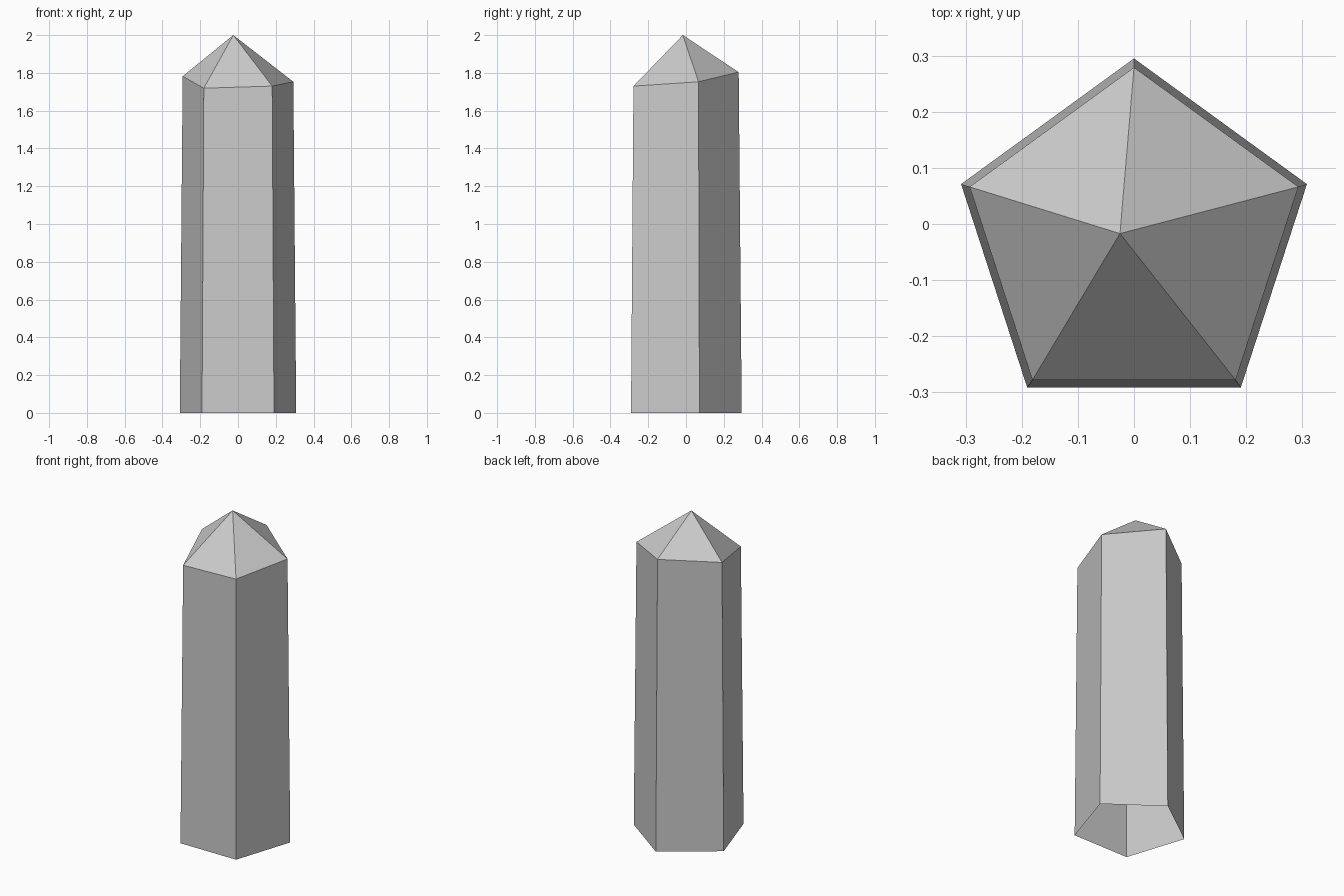
import bpy, bmesh
from math import cos, sin, pi

cube = bpy.data.objects.get("Cube")
if cube:
    bpy.data.objects.remove(cube, do_unlink=True)

# Grey stone material
stone = bpy.data.materials.new("grey_stone")
stone.use_nodes = True
GREY = (0.6, 0.6, 0.6, 1)
stone.diffuse_color = GREY
stone.node_tree.nodes["Principled BSDF"].inputs["Base Color"].default_value = GREY

SIDES = 5
CENTRE_Y = -0.029
BASE_RADIUS, RIM_RADIUS = 0.324, 0.308
# Uneven rim heights, counter-clockwise from the back corner
RIM_HEIGHTS = (1.804, 1.782, 1.719, 1.73, 1.753)
TIP = (-0.025, -0.017, 2)


def ring(bm, radius, heights):
    """Add one pentagon of corners, the first pointing to the back."""
    corners = []
    for i, z in enumerate(heights):
        a = pi / 2 + 2 * pi * i / SIDES
        corners.append(bm.verts.new((radius * cos(a), CENTRE_Y + radius * sin(a), z)))
    return corners


# Tapered crystal column, open underneath, with an off-centre point
bm = bmesh.new()
base = ring(bm, BASE_RADIUS, [0] * SIDES)
rim = ring(bm, RIM_RADIUS, RIM_HEIGHTS)
tip = bm.verts.new(TIP)
for i in range(SIDES):
    j = (i + 1) % SIDES
    bm.faces.new((base[i], base[j], rim[j], rim[i]))
    bm.faces.new((rim[i], rim[j], tip))

mesh = bpy.data.meshes.new("crystal")
bm.to_mesh(mesh)
bm.free()
mesh.materials.append(stone)
crystal = bpy.data.objects.new("crystal", mesh)
bpy.context.collection.objects.link(crystal)
